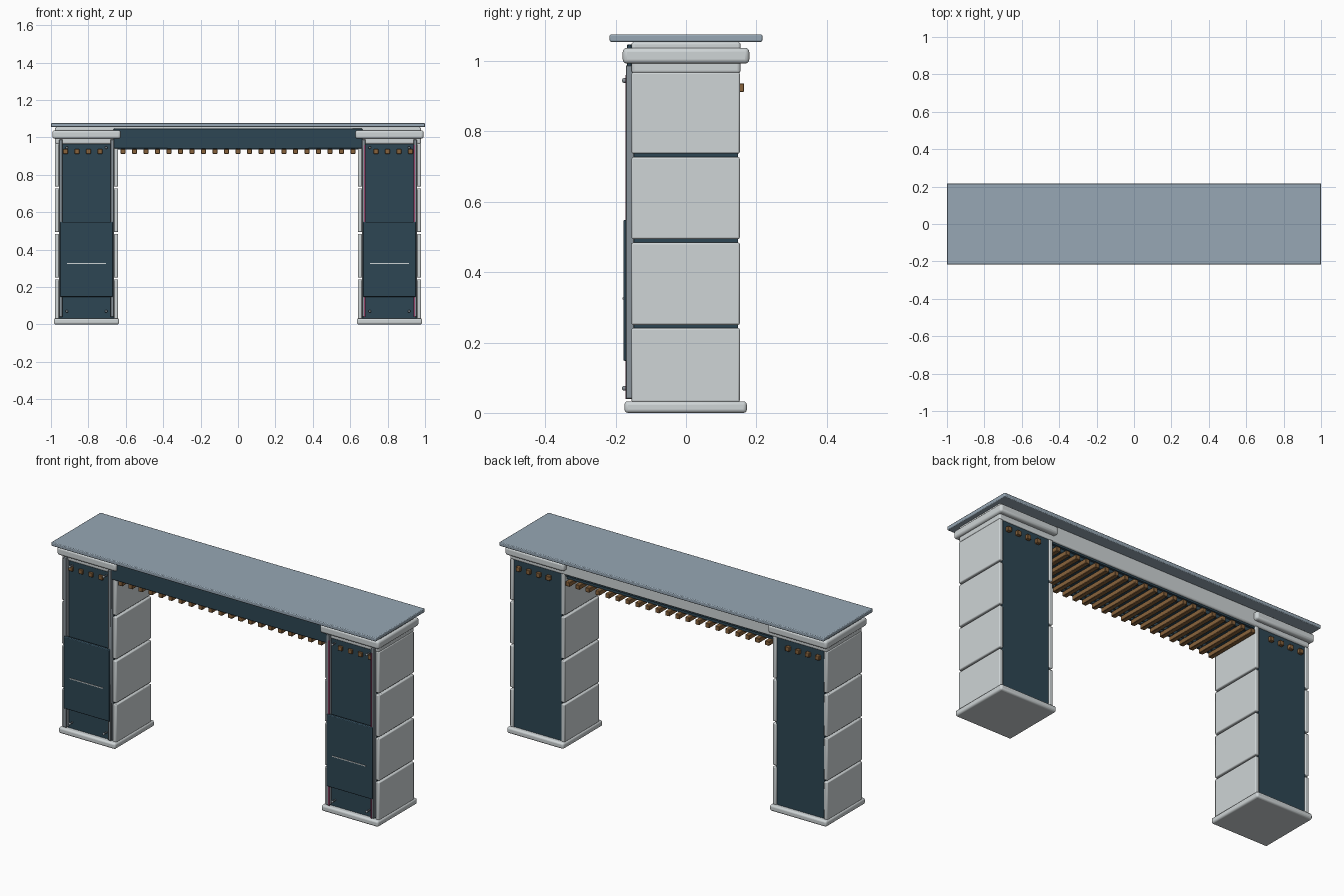
import bpy, math

if "Cube" in bpy.data.objects:
    bpy.data.objects.remove(bpy.data.objects["Cube"])


def material(name, rgb):
    m = bpy.data.materials.new(name)
    m.diffuse_color = (*rgb, 1)
    m.use_nodes = True
    m.node_tree.nodes["Principled BSDF"].inputs["Base Color"].default_value = m.diffuse_color
    return m


LIGHT = material("pale_grey", (0.62, 0.66, 0.67))
DARK = material("dark_teal", (0.027, 0.061, 0.088))
SLATE = material("slate_blue", (0.31, 0.39, 0.46))
WOOD = material("brown_wood", (0.25, 0.125, 0.045))
STEEL = material("steel_grey", (0.25, 0.29, 0.32))
PINK = material("muted_pink", (0.32, 0.06, 0.15))


def box(name, x, y, z, mat, bevel=0.0, segments=3):
    """Box between (min, max) pairs, with an optional rounded edge."""
    bpy.ops.mesh.primitive_cube_add(
        size=1, location=[(r[0] + r[1]) / 2 for r in (x, y, z)])
    ob = bpy.context.object
    ob.name = name
    ob.scale = [abs(r[1] - r[0]) for r in (x, y, z)]
    bpy.ops.object.transform_apply(location=False, rotation=False, scale=True)
    ob.data.materials.append(mat)
    if bevel:
        mod = ob.modifiers.new("rounded_edges", "BEVEL")
        mod.width = bevel
        mod.segments = segments
        bpy.ops.object.shade_smooth_by_angle(angle=math.radians(35))
    return ob


def screw(name, x, z):
    bpy.ops.mesh.primitive_uv_sphere_add(
        segments=12, ring_count=8, radius=0.007, location=(x, -0.175, z))
    ob = bpy.context.object
    ob.name = name
    ob.data.materials.append(STEEL)
    bpy.ops.object.shade_smooth()
    # short shank reaching back to the panel
    box(name + "_shank", (x - 0.003, x + 0.003), (-0.174, -0.148),
        (z - 0.003, z + 0.003), STEEL)


# Roof slab and the long beam below it
box("roof_slab", (-1, 1), (-0.217, 0.217), (1.055, 1.076), SLATE, 0.004, 2)
box("beam", (-0.978, 0.978), (-0.155, 0.155), (0.965, 1.055), LIGHT, 0.008)
box("beam_ceiling", (-0.65, 0.65), (-0.15, 0.145), (0.955, 0.967), DARK)
box("front_fascia", (-0.665, 0.665), (-0.168, -0.154), (0.94, 1.047), DARK, 0.002, 1)

# Cross slats under the beam, continuing through both pillars
PITCH = 0.0615
for i in range(-15, 16):
    x = i * PITCH
    if 0.63 < abs(x) < 0.69:
        continue
    box("cross_slat", (x - 0.0125, x + 0.0125), (-0.158, 0.165),
        (0.912, 0.937), WOOD, 0.002, 1)
# Bearers that join the slats to the ceiling
for y in (-0.13, 0.12):
    box("slat_bearer", (-0.645, 0.645), (y, y + 0.012), (0.935, 0.957), DARK)

# Two pillars
BLOCKS = [(0.03, 0.241), (0.25, 0.484), (0.494, 0.727), (0.737, 0.968)]
for side, cx in (("left", -0.81), ("right", 0.81)):
    def span(a, b):
        return (cx + a, cx + b)

    box(side + "_plinth", span(-0.175, 0.175), (-0.175, 0.173), (0, 0.033),
        LIGHT, 0.01)
    box(side + "_capital", span(-0.182, 0.182), (-0.18, 0.18), (0.993, 1.038),
        LIGHT, 0.012)
    box(side + "_core", span(-0.148, 0.148), (-0.148, 0.148), (0.03, 0.967), DARK)

    # Cladding blocks and front rails, mirrored across the pillar
    for s in (-1, 1):
        for z in BLOCKS:
            a, b = sorted((s * 0.146, s * 0.169))
            box(side + "_cladding_block", span(a, b), (-0.155, 0.153), z,
                LIGHT, 0.005, 2)
        a, b = sorted((s * 0.128, s * 0.147))
        box(side + "_rail", span(a, b), (-0.171, -0.147), (0.04, 0.988),
            STEEL, 0.002, 1)
        if side == "right":
            a, b = sorted((s * 0.127, s * 0.135))
            box("right_rail_strip", span(a, b), (-0.1725, -0.165),
                (0.04, 0.96), PINK)
        for z in (0.07, 0.945):
            screw(side + "_screw", cx + s * 0.105, z)

    # Front hatch with a thin pale line
    box(side + "_hatch", span(-0.142, 0.142), (-0.178, -0.16), (0.148, 0.549),
        DARK, 0.004, 2)
    box(side + "_hatch_back", span(-0.12, 0.12), (-0.161, -0.147), (0.16, 0.54), DARK)
    box(side + "_hatch_line", span(-0.103, 0.103), (-0.181, -0.177),
        (0.323, 0.328), LIGHT)
